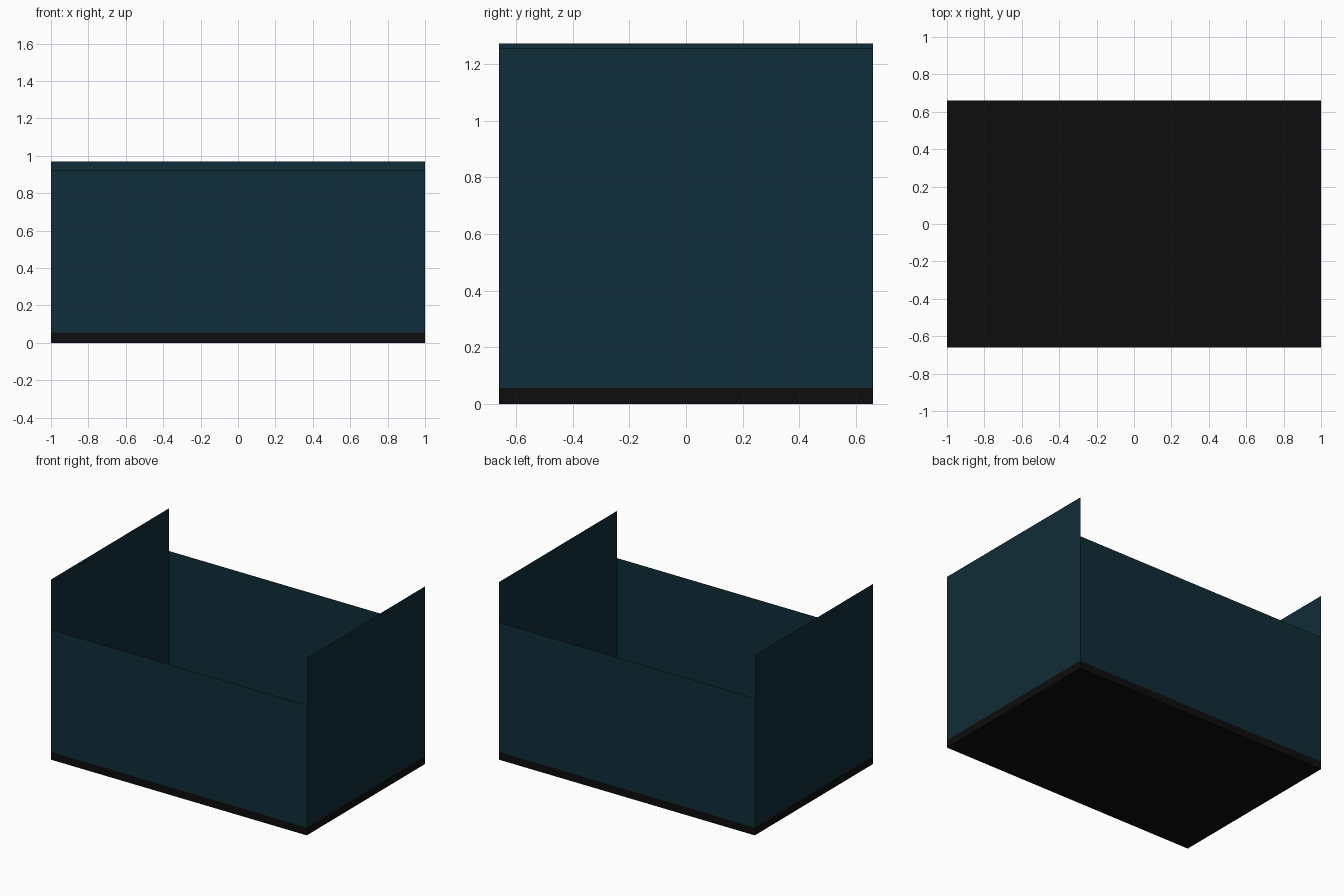
import bpy
from math import pi

if "Cube" in bpy.data.objects:
    bpy.data.objects.remove(bpy.data.objects["Cube"])

HX, HY, BASE = 1.0, 0.66, 0.055


def material(name, rgb):
    m = bpy.data.materials.new(name)
    m.diffuse_color = (*rgb, 1)
    m.use_nodes = True
    m.node_tree.nodes["Principled BSDF"].inputs["Base Color"].default_value = m.diffuse_color
    return m


BLUE = material("dark_teal", (0.005, 0.026, 0.040))
BLACK = material("near_black", (0.004, 0.004, 0.004))


def slab(name, z0, z1):
    bpy.ops.mesh.primitive_cube_add(size=1, location=(0, 0, (z0 + z1) / 2))
    ob = bpy.context.object
    ob.name = name
    ob.scale = (2 * HX, 2 * HY, z1 - z0)
    ob.data.materials.append(BLACK)


def wall(name, x, y, length, top, turn):
    # upright sheet standing on the base, its normal facing outwards
    bpy.ops.mesh.primitive_plane_add(
        size=1, location=(x, y, (BASE + top) / 2), rotation=(pi / 2, 0, turn))
    ob = bpy.context.object
    ob.name = name
    ob.scale = (length, top - BASE, 1)
    ob.data.materials.append(BLUE)


# Floor with its dark skirting band
slab("floor", 0, BASE)

# Four paper-thin walls, each with its own height
wall("front_wall", 0, -HY, 2 * HX, 0.92, 0)
wall("back_wall", 0, HY, 2 * HX, 0.97, pi)
wall("right_wall", HX, 0, 2 * HY, 1.255, pi / 2)
wall("left_wall", -HX, 0, 2 * HY, 1.273, -pi / 2)
